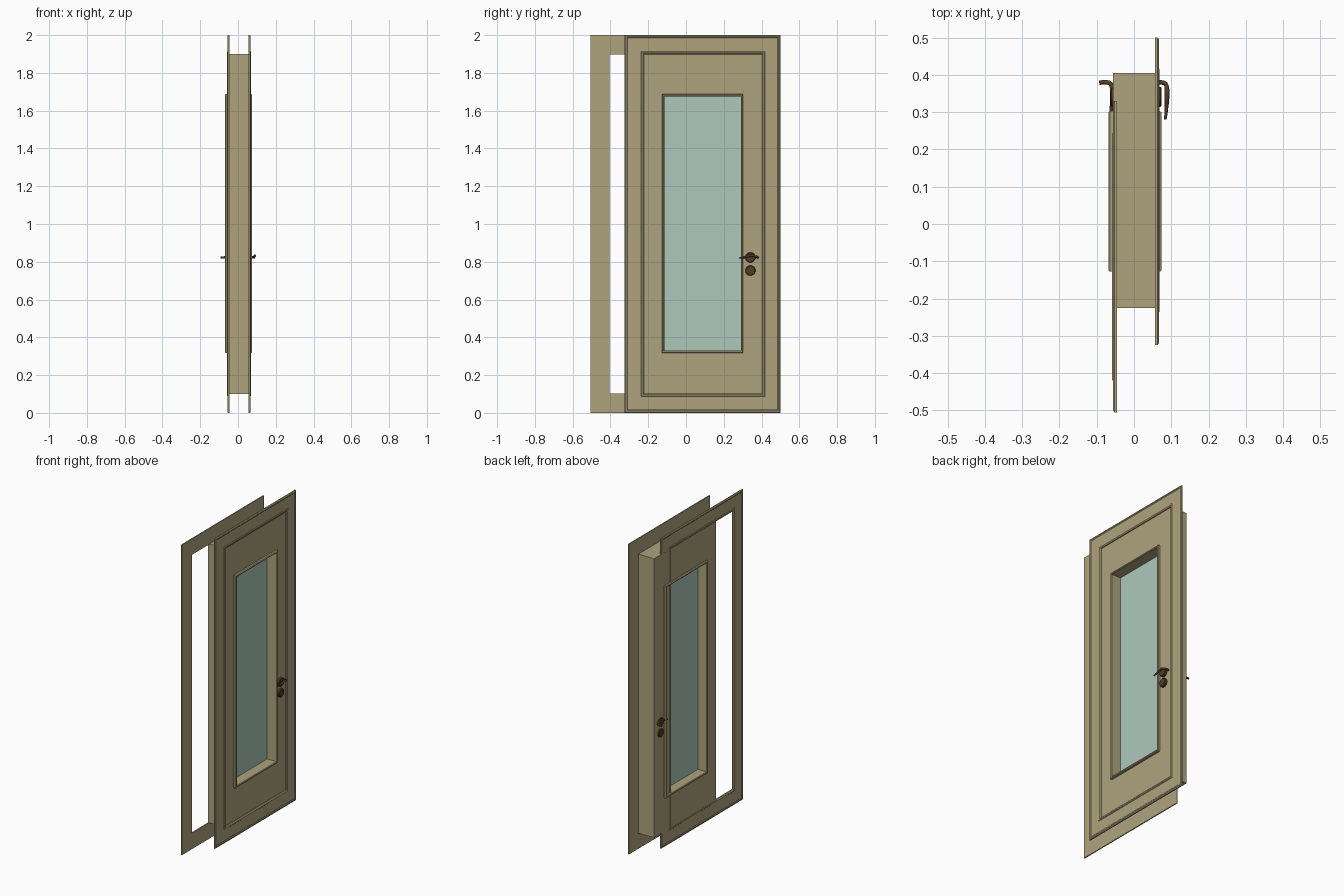
import bpy, bmesh, math
from mathutils import Matrix

cube = bpy.data.objects.get("Cube")
if cube:
    bpy.data.objects.remove(cube)


def material(name, rgb):
    m = bpy.data.materials.new(name)
    m.use_nodes = True
    m.diffuse_color = (*rgb, 1)
    m.node_tree.nodes["Principled BSDF"].inputs["Base Color"].default_value = (*rgb, 1)
    return m


BEIGE = material("beige paint", (0.43, 0.37, 0.21))
GLASS = material("pale green glass", (0.42, 0.58, 0.50))
BRONZE = material("dark bronze", (0.085, 0.045, 0.02))


def finish(name, bm, mat):
    bmesh.ops.recalc_face_normals(bm, faces=bm.faces)
    me = bpy.data.meshes.new(name)
    bm.to_mesh(me)
    bm.free()
    me.materials.append(mat)
    ob = bpy.data.objects.new(name, me)
    bpy.context.collection.objects.link(ob)
    return ob


def ring(name, outer, inner, profile, mat):
    """Sweep a closed (blend, x) profile round a rectangle; rects are (y0, y1, z0, z1)."""
    bm = bmesh.new()
    loops = []
    for t, x in profile:
        y0, y1, z0, z1 = [a + (b - a) * t for a, b in zip(outer, inner)]
        loops.append([bm.verts.new((x, y, z)) for y, z in
                      ((y0, z0), (y1, z0), (y1, z1), (y0, z1))])
    for i, a in enumerate(loops):
        b = loops[(i + 1) % len(loops)]
        for k in range(4):
            n = (k + 1) % 4
            bm.faces.new((a[k], a[n], b[n], b[k]))
    return finish(name, bm, mat)


SLAB = (-0.225, 0.405, 0.1, 1.9)
PANE = (-0.115, 0.29, 0.33, 1.675)

# Door leaf with its window opening
ring("door_leaf", SLAB, PANE, [(0, -0.056), (0, 0.058), (1, 0.058), (1, -0.056)], BEIGE)

# Glass pane in the middle of the leaf
bm = bmesh.new()
bmesh.ops.create_cube(bm, size=1)
y0, y1, z0, z1 = PANE
for v in bm.verts:
    v.co = (0.005 * (1 if v.co.x > 0 else -1),
            y1 if v.co.y > 0 else y0, z1 if v.co.z > 0 else z0)
finish("glass_pane", bm, GLASS)

# Glazing beads round the window, both faces
bead_outer = (PANE[0] - 0.013, PANE[1] + 0.013, PANE[2] - 0.013, PANE[3] + 0.013)
for name, base, side in (("front_glazing_bead", 0.055, 1), ("back_glazing_bead", -0.05, -1)):
    prof = [(0, 0), (0, 0.014), (0.3, 0.019), (0.75, 0.019), (1, 0.015), (1, 0)]
    ring(name, bead_outer, PANE, [(t, base + side * h) for t, h in prof], BEIGE)

# Moulded casings: the back one is offset to the other side
casing = [(0, 0), (0, 0.007), (0.05, 0.011), (0.11, 0.011), (0.15, 0.008), (0.19, 0.0095),
          (0.84, 0.0095), (0.87, 0.013), (0.94, 0.013), (1, 0.008), (1, 0)]
ring("front_casing", (-0.325, 0.5, 0, 2), (-0.222, 0.402, 0.103, 1.898),
     [(t, 0.056 + h) for t, h in casing], BEIGE)
ring("back_casing", (-0.505, 0.33, 0, 2), (-0.405, 0.23, 0.103, 1.898),
     [(t, -0.0455 - h) for t, h in casing], BEIGE)


# Round handle plates and lock plates
def plate(name, x0, x1, z):
    bm = bmesh.new()
    bmesh.ops.create_cone(bm, cap_ends=True, segments=20, radius1=0.027, radius2=0.027,
                          depth=x1 - x0)
    outer = [e for e in bm.edges if len({round(v.co.z, 4) for v in e.verts}) == 1]
    bmesh.ops.bevel(bm, geom=outer, offset=0.003, segments=1, affect='EDGES')
    bmesh.ops.transform(bm, verts=bm.verts, matrix=Matrix.Translation(
        ((x0 + x1) / 2, 0.341, z)) @ Matrix.Rotation(math.pi / 2, 4, 'Y'))
    finish(name, bm, BRONZE)


for part, z in (("handle_plate", 0.823), ("lock_plate", 0.754)):
    plate("front_" + part, 0.052, 0.074, z)
    plate("back_" + part, -0.063, -0.045, z)


# Curved lever handles, both bent the same way
def lever(name, shift):
    path = [(0.054, 0.379, 0.822, 1), (0.075, 0.381, 0.823, 1), (0.088, 0.375, 0.826, 1),
            (0.089, 0.345, 0.836, 1.2), (0.087, 0.31, 0.822, 0.9), (0.084, 0.28, 0.82, 0.6)]
    cu = bpy.data.curves.new(name, 'CURVE')
    cu.dimensions = '3D'
    cu.bevel_depth = 0.006
    cu.bevel_resolution = 2
    cu.use_fill_caps = True
    sp = cu.splines.new('NURBS')
    sp.points.add(len(path) - 1)
    for p, (x, y, z, r) in zip(sp.points, path):
        p.co = (x + shift, y, z, 1)
        p.radius = r
    sp.order_u = 3
    sp.use_endpoint_u = True
    sp.resolution_u = 6
    cu.materials.append(BRONZE)
    bpy.context.collection.objects.link(bpy.data.objects.new(name, cu))


lever("front_lever", 0)
lever("back_lever", -0.147)
